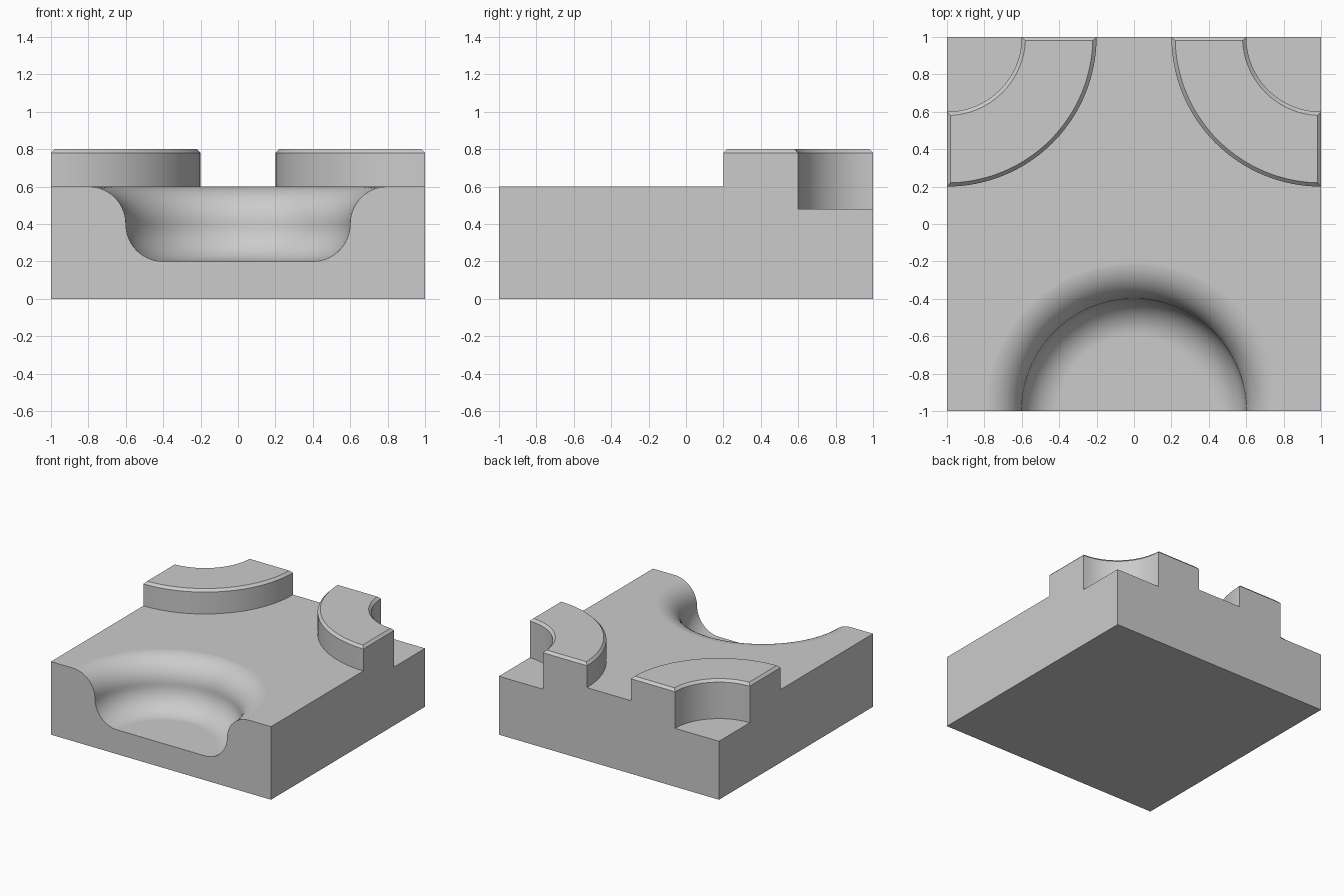
import bpy, bmesh, math
from mathutils import Matrix, Vector

default = bpy.data.objects.get("Cube")
if default:
    bpy.data.objects.remove(default, do_unlink=True)

TOP, DECK, HOLE_FLOOR, DISH_FLOOR = 0.8, 0.6, 0.48, 0.2
OUT = 1.2      # cutters reach past the block


def make_object(name, bm):
    bmesh.ops.remove_doubles(bm, verts=bm.verts, dist=1e-5)
    bmesh.ops.recalc_face_normals(bm, faces=bm.faces)
    mesh = bpy.data.meshes.new(name)
    bm.to_mesh(mesh)
    bm.free()
    obj = bpy.data.objects.new(name, mesh)
    bpy.context.collection.objects.link(obj)
    return obj


def prism(name, outline, z0, z1):
    bm = bmesh.new()
    face = bm.faces.new([bm.verts.new((x, y, z0)) for x, y in outline])
    ext = bmesh.ops.extrude_face_region(bm, geom=[face])
    verts = [g for g in ext["geom"] if isinstance(g, bmesh.types.BMVert)]
    bmesh.ops.translate(bm, verts=verts, vec=(0, 0, z1 - z0))
    return make_object(name, bm)


def arc(cx, cy, r, a0, a1, n):
    return [(cx + r * math.cos(math.radians(a0 + (a1 - a0) * i / n)),
             cy + r * math.sin(math.radians(a0 + (a1 - a0) * i / n)))
            for i in range(n + 1)]


def mirrored(points):
    return [(-x, y) for x, y in reversed(points)]


def lathe(name, profile, centre, steps):
    bm = bmesh.new()
    verts = [bm.verts.new((x, 0, z)) for x, z in profile]
    edges = [bm.edges.new(pair) for pair in zip(verts, verts[1:])]
    bmesh.ops.spin(bm, geom=verts + edges, axis=(0, 0, 1), cent=(0, 0, 0),
                   angle=math.tau, steps=steps, use_duplicate=False)
    bm.transform(Matrix.Translation(Vector(centre))
                 @ Matrix.Rotation(math.pi / steps, 4, "Z"))
    return make_object(name, bm)


def cut(obj, cutter):
    mod = obj.modifiers.new("cut", "BOOLEAN")
    mod.operation, mod.solver, mod.object = "DIFFERENCE", "EXACT", cutter
    graph = bpy.context.evaluated_depsgraph_get()
    graph.update()
    mesh = bpy.data.meshes.new_from_object(obj.evaluated_get(graph))
    obj.modifiers.clear()
    obj.data = mesh
    bpy.data.objects.remove(cutter, do_unlink=True)


# Solid block, as tall as the raised rings
block = prism("block", [(-1, -1), (1, -1), (1, 1), (-1, 1)], 0, TOP)

# Clear everything above the deck except the two quarter discs
side = [(OUT, -OUT), (OUT, 0.2)] + arc(1, 1, 0.8, 270, 180, 32) + [(0.2, OUT)]
cut(block, prism("deck_cutter", side + mirrored(side), DECK, 1))

# Corner holes inside the rings
corner = [(OUT, 0.6)] + arc(1, 1, 0.4, 270, 180, 16) + [(0.6, OUT), (OUT, OUT)]
cut(block, prism("hole_cutter", corner, HOLE_FLOOR, 1))
cut(block, prism("hole_cutter", mirrored(corner), HOLE_FLOOR, 1))

# Rounded dish at the front edge, with a soft lip
profile = [(0, DISH_FLOOR)] + arc(0.4, 0.4, 0.2, -90, 0, 14)
profile += arc(0.8, 0.4, 0.2, 180, 90, 14)[1:-1]
profile += [(0.81, DECK + 0.001), (0.81, 1), (0, 1)]
cut(block, lathe("dish_cutter", profile, (0, -1, 0), 96))

# Small chamfer round the top of each ring
bm = bmesh.new()
bm.from_mesh(block.data)
bmesh.ops.remove_doubles(bm, verts=bm.verts, dist=1e-4)
rim = [e for e in bm.edges
       if all(v.co.z > TOP - 1e-4 for v in e.verts)
       and any(abs(f.normal.z) < 0.5 for f in e.link_faces)]
bmesh.ops.bevel(bm, geom=rim, offset=0.02, segments=1, affect="EDGES",
                profile=0.5, clamp_overlap=False)
bm.to_mesh(block.data)
bm.free()

# Plain grey material
grey = bpy.data.materials.new("grey")
grey.use_nodes = True
colour = (0.6, 0.6, 0.6, 1)
grey.diffuse_color = colour
grey.node_tree.nodes["Principled BSDF"].inputs["Base Color"].default_value = colour
block.data.materials.clear()
block.data.materials.append(grey)

# Smooth curves, crisp edges
bpy.ops.object.select_all(action="DESELECT")
block.select_set(True)
bpy.context.view_layer.objects.active = block
bpy.ops.object.shade_smooth_by_angle(angle=math.radians(30))
weighted = block.modifiers.new("weighted_normals", "WEIGHTED_NORMAL")
weighted.keep_sharp = True
